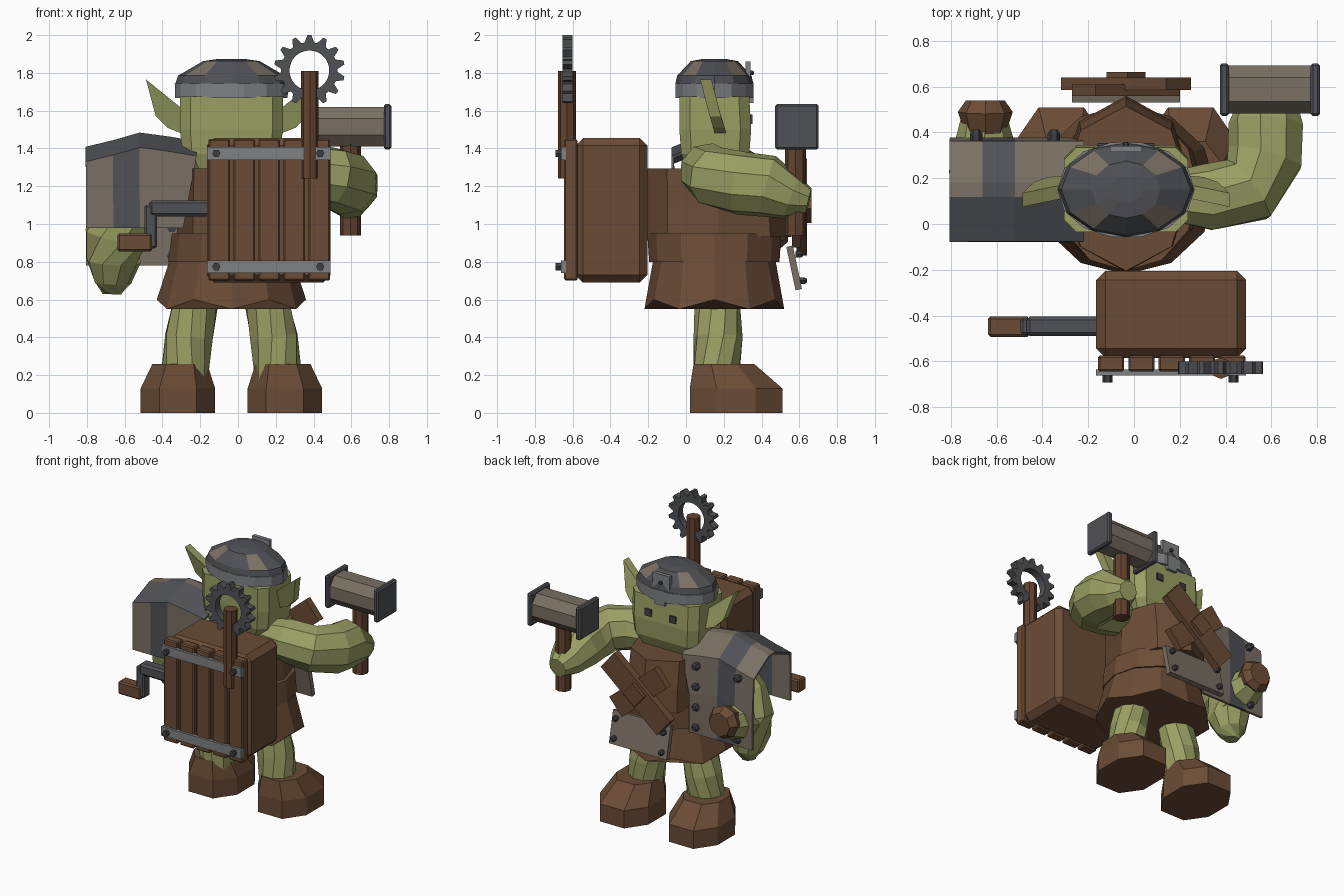
import bpy, bmesh, math
from mathutils import Vector, Matrix

if "Cube" in bpy.data.objects:
    bpy.data.objects.remove(bpy.data.objects["Cube"])


def material(name, rgb):
    lin = [((c / 255 + 0.055) / 1.055) ** 2.4 for c in rgb] + [1]
    m = bpy.data.materials.new(name)
    m.use_nodes = True
    m.diffuse_color = lin
    m.node_tree.nodes["Principled BSDF"].inputs["Base Color"].default_value = lin
    return m


SKIN = material("green skin", (155, 160, 100))
WOOD = material("brown leather and wood", (107, 76, 54))
DARKWOOD = material("dark wood", (99, 67, 46))
TAN = material("worn metal", (122, 112, 100))
STEEL = material("dark steel", (80, 81, 86))
LIGHT = material("light steel", (128, 129, 132))
BLACK = material("bolt iron", (62, 62, 67))

CX, CY = -0.035, 0.15   # body axis
OCT = [(1, .42), (.5, 1), (-.5, 1), (-1, .42), (-1, -.42), (-.5, -1), (.5, -1), (1, -.42)]
BLOCK = [(1, .7), (.8, 1), (-.8, 1), (-1, .7), (-1, -.7), (-.8, -1), (.8, -1), (1, -.7)]


def circle(n):
    return [(math.cos(math.tau * i / n), math.sin(math.tau * i / n)) for i in range(n)]


def finish(name, bm, *mats, rule=None):
    bmesh.ops.recalc_face_normals(bm, faces=bm.faces)
    bm.faces.ensure_lookup_table()
    if rule:
        for i, f in enumerate(bm.faces):
            f.material_index = rule(i, f)
    me = bpy.data.meshes.new(name)
    bm.to_mesh(me)
    bm.free()
    for m in mats:
        me.materials.append(m)
    ob = bpy.data.objects.new(name, me)
    bpy.context.collection.objects.link(ob)
    return ob


def skin_rings(name, rings, *mats, rule=None, closed=False):
    """Join rings of points with quads; cap the ends unless the loop is closed."""
    bm = bmesh.new()
    rows = [[bm.verts.new(p) for p in r] for r in rings]
    n = len(rows[0])
    pairs = list(zip(rows, rows[1:])) + ([(rows[-1], rows[0])] if closed else [])
    for a, b in pairs:
        for i in range(n):
            j = (i + 1) % n
            bm.faces.new((a[i], a[j], b[j], b[i]))
    if not closed:
        bm.faces.new(rows[0])
        bm.faces.new(rows[-1])
    return finish(name, bm, *mats, rule=rule)


def loft(name, shape, levels, *mats, rule=None):
    """Stack one outline along z; a level is (x, y, z, half width, half depth)."""
    rings = [[(x + u * rx, y + v * ry, z) for u, v in shape] for x, y, z, rx, ry in levels]
    return skin_rings(name, rings, *mats, rule=rule)


def tube(name, path, mat, n=8):
    """Limb or rod through (x, y, z, radius) points."""
    pts = [Vector(p[:3]) for p in path]
    rings = []
    for i, p in enumerate(pts):
        d = pts[min(i + 1, len(pts) - 1)] - pts[max(i - 1, 0)]
        q = d.to_track_quat('Z', 'Y')
        rings.append([p + q @ Vector((u * path[i][3], v * path[i][3], 0)) for u, v in circle(n)])
    return skin_rings(name, rings, mat)


def box(name, lo, hi, mat, bevel=0, rot=None):
    lo, hi = Vector(lo), Vector(hi)
    bm = bmesh.new()
    bmesh.ops.create_cube(bm, size=1)
    bmesh.ops.scale(bm, vec=hi - lo, verts=bm.verts)
    if bevel:
        bmesh.ops.bevel(bm, geom=bm.edges[:], offset=bevel, segments=1, affect='EDGES')
    if rot:
        bmesh.ops.rotate(bm, matrix=Matrix.Rotation(math.radians(rot[0]), 3, rot[1]), verts=bm.verts)
    bmesh.ops.translate(bm, vec=(lo + hi) / 2, verts=bm.verts)
    return finish(name, bm, mat)


def bolt(name, x, y, z, r=0.02):
    tube(name, [(x, y - r, z, r), (x, y + r * .4, z, r), (x, y + r, z, r * .6)], BLACK, 6)


# Boots and legs
for side, tag in ((-1, "right"), (1, "left")):
    bx = CX + side * .283
    loft(tag + "_boot", OCT, [(bx, .265, 0, .197, .245), (bx, .265, .13, .197, .245),
                              (bx - side * .01, .2, .26, .145, .16)], WOOD)
    tube(tag + "_leg", [(CX + side * .185, .165, .6, .12), (CX + side * .225, .17, .4, .13),
                        (CX + side * .25, .16, .18, .125)], SKIN, 10)

# Skirt with a zigzag hem, belt and torso
hem = [(CX + .395 * u, CY + .37 * v, .55 + .05 * (i % 2 == 0)) for i, (u, v) in enumerate(circle(12))]
waist = [(CX + .32 * u, CY + .32 * v, .83) for u, v in circle(12)]
skin_rings("skirt", [hem, waist], WOOD)
loft("belt", circle(12), [(CX, CY, .8, .335, .345), (CX, CY, .95, .315, .355)], WOOD)
loft("torso", circle(8), [(CX, .175, .93, .29, .385), (CX, .17, 1.1, .285, .38),
                          (CX, .155, 1.295, .28, .36)], WOOD)

# Head, ears and eyes
loft("head", BLOCK, [(CX, CY, 1.27, .2, .14), (CX, CY + .005, 1.37, .26, .18),
                     (CX, CY + .005, 1.5, .272, .19), (CX, CY, 1.675, .272, .185)], SKIN)
for side, tag in ((-1, "right"), (1, "left")):
    ear = [(.24, 1.47, .18), (.34, 1.51, .17), (.4, 1.57, .15), (.452, 1.765, .1), (.26, 1.61, .14)]
    skin_rings(tag + "_ear", [[(CX + side * x, y + d, z) for x, z, y in ear] for d in (-.025, .035)], SKIN)
    box(tag + "_eye", (CX + side * .1 - .025, .33, 1.53), (CX + side * .1 + .025, .353, 1.58), BLACK)

# Helmet: rim, patched dome and brow plate
loft("helmet_rim", circle(14), [(CX, CY, 1.668, .298, .212), (CX, CY, 1.745, .3, .212)], LIGHT)
loft("helmet_dome", circle(12),
     [(CX, CY, 1.74, .298, .207), (CX, CY, 1.785, .283, .197), (CX, CY, 1.862, .15, .125), (CX, CY, 1.874, .07, .06)],
     STEEL, TAN, rule=lambda i, f: int(12 <= i < 24 and i % 3 == 1))
box("brow_plate", (CX - .07, .315, 1.71), (CX + .07, .342, 1.86), LIGHT)
box("nose_plate", (CX - .04, .335, 1.64), (CX + .04, .358, 1.75), LIGHT)
bolt("brow_bolt", CX, .345, 1.8, .014)

# Left arm raised with the hammer
tube("left_arm", [(.16, .12, 1.28, .11), (.33, .115, 1.28, .15), (.5, .15, 1.25, .16),
                  (.575, .29, 1.215, .17), (.58, .43, 1.2, .168), (.59, .56, 1.14, .12), (.595, .65, 1.12, .07)], SKIN, 9)
tube("hammer_handle", [(.595, .58, .94, .055), (.595, .58, 1.42, .055)], DARKWOOD, 8)
skin_rings("hammer_head", [[(x, .587 + .105 * u, 1.515 + .105 * v) for u, v in OCT] for x in (.39, .8)], TAN)
for x in (.375, .772):
    box("hammer_face", (x, .472, 1.395), (x + .04, .702, 1.635), STEEL, .01)

# Right arm hanging beneath the shoulder guard
tube("right_upper_arm", [(-.25, .15, 1.28, .12), (-.45, .15, 1.2, .15), (-.6, .17, 1.06, .16), (-.65, .19, .93, .17),
                         (-.66, .2, .8, .145), (-.665, .22, .69, .1), (-.668, .22, .628, .05)], SKIN, 9)
tube("right_forearm", [(-.64, .2, .9, .14), (-.655, .36, .95, .13), (-.655, .47, .97, .1)], SKIN, 8)
tube("right_hand_stub", [(-.65, .4, .98, .09), (-.65, .49, .99, .12), (-.65, .54, .99, .085)], WOOD, 8)

# Shoulder guard: a folded sheet in vertical bands, its lower inner corners cut back
section = [(-.07, .98), (-.07, 1.4), (.12, 1.475), (.18, 1.475), (.355, 1.37), (.37, 1.1), (.37, .78)]
bm = bmesh.new()
rows = []
for x, drop in ((-.805, .075), (-.66, .04), (-.52, 0), (-.37, .02), (-.22, .045)):
    rows.append([bm.verts.new((min(x, -.29) if z < 1.2 else x, y, z - drop * (z > 1.05))) for y, z in section])
for a, b in zip(rows, rows[1:]):
    for i in range(len(section) - 1):
        bm.faces.new((a[i], a[i + 1], b[i + 1], b[i]))


def band_colour(i, f):
    c = f.calc_center_median()
    band = int((c.x + .805) / .145)
    return int(band == 1 or (c.y < .1 and c.z > 1.3))


guard = finish("shoulder_guard", bm, TAN, STEEL, rule=band_colour)
solid = guard.modifiers.new("thickness", 'SOLIDIFY')
solid.thickness = 0.018
solid.offset = 0
for x, heights in ((-.35, (1.28, 1.13, .98, .83)), (-.69, (1.28, .83))):
    for z in heights:
        bolt("guard_bolt", x, .385, z, .027)

# Chest planks and belly plate
PX, PZ = CX, 1.09
box("chest_plank_long", (PX - .3, .585, PZ - .085), (PX + .3, .64, PZ + .085), WOOD, 0, (-40, 'Y'))
box("chest_plank_short", (PX - .24, .56, PZ - .08), (PX + .24, .61, PZ + .08), WOOD, 0, (40, 'Y'))
box("chest_patch", (PX - .06, .63, PZ - .06), (PX + .06, .665, PZ + .06), WOOD, 0, (-40, 'Y'))
box("belly_plate", (-.27, .555, .65), (.2, .59, .885), TAN, 0, (12, 'X'))
for x in (-.23, .16):
    for z, y in ((.84, .6), (.7, .62)):
        bolt("belly_bolt", x, y, z, .02)

# Crate on the back with planks, straps and bolts
box("crate", (-.165, -.585, .69), (.49, -.205, 1.455), WOOD, .04)
for i in range(5):
    x = -.157 + i * .1325
    box("crate_plank", (x, -.645, .7), (x + .114, -.575, 1.45), WOOD, .008)
for z in (.74, 1.34):
    box("crate_strap", (-.165, -.662, z), (.49, -.635, z + .068), LIGHT)
    for x in (-.115, .435):
        bolt("strap_bolt", x, -.67, z + .034, .022)

# Post and toothed wheel
tube("wheel_post", [(.38, -.63, 1.24, .047), (.38, -.63, 1.81, .047)], DARKWOOD, 8)
TEETH = 14
slices = []
for k in range(TEETH * 4):
    a = math.tau * (k - .5) / (TEETH * 4) + math.pi / 2
    c, s = math.cos(a), math.sin(a)
    outer = .188 if k % 4 < 2 else .15
    slices.append([(.378 + r * c, y, 1.813 + r * s) for r, y in
                   ((.105, -.655), (outer, -.655), (outer, -.6), (.105, -.6))])
skin_rings("toothed_wheel", slices, STEEL, closed=True)

# Hand crank
box("crank_axle", (-.47, -.49, 1.04), (-.15, -.405, 1.125), STEEL, .015)
box("crank_arm", (-.495, -.485, .87), (-.43, -.41, 1.1), STEEL, .01)
box("crank_grip", (-.638, -.493, .855), (-.455, -.405, .95), WOOD, .01)
